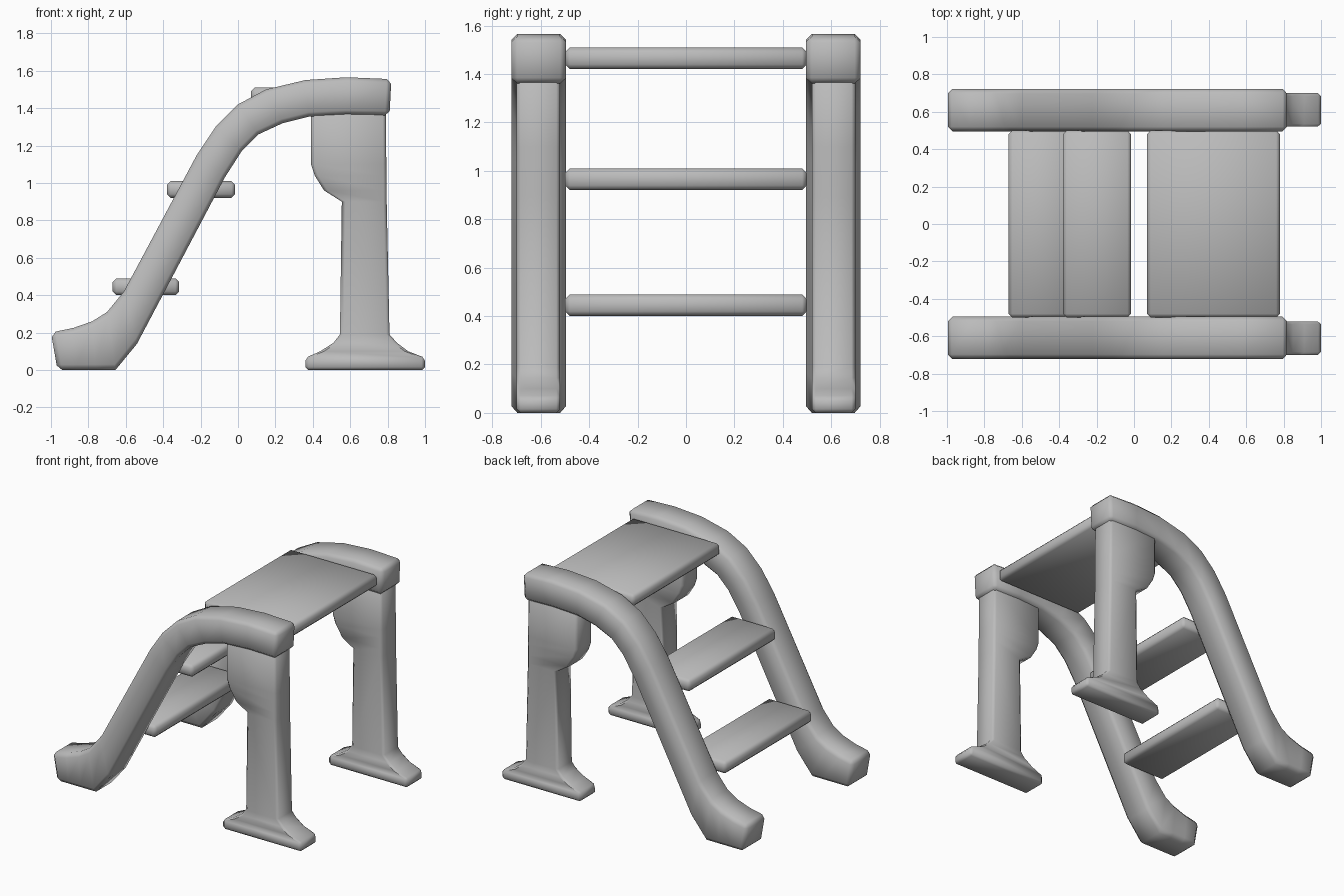
import bpy
import bmesh

if "Cube" in bpy.data.objects:
    bpy.data.objects.remove(bpy.data.objects["Cube"], do_unlink=True)

grey = bpy.data.materials.new("plain_grey")
grey.use_nodes = True
colour = (0.5, 0.5, 0.5, 1)
grey.diffuse_color = colour
bsdf = next(n for n in grey.node_tree.nodes if n.type == "BSDF_PRINCIPLED")
bsdf.inputs["Base Color"].default_value = colour
bsdf.inputs["Roughness"].default_value = 0.7


def slab(name, pairs, y0, y1, bevel):
    """Sweep a run of paired outline points into a solid between y0 and y1."""
    bm = bmesh.new()
    rings = [[bm.verts.new((x, y, z)) for (x, z), y in
              ((a, y0), (b, y0), (b, y1), (a, y1))] for a, b in pairs]
    for r, s in zip(rings, rings[1:]):
        for i in range(4):
            j = (i + 1) % 4
            bm.faces.new((r[i], r[j], s[j], s[i]))
    bm.faces.new(rings[0])
    bm.faces.new(rings[-1])
    bmesh.ops.recalc_face_normals(bm, faces=bm.faces)
    mesh = bpy.data.meshes.new(name)
    bm.to_mesh(mesh)
    bm.free()
    mesh.materials.append(grey)
    ob = bpy.data.objects.new(name, mesh)
    bpy.context.collection.objects.link(ob)
    # Chamfer the long edges only, leaving the curve facets alone
    mod = ob.modifiers.new("chamfer", "BEVEL")
    mod.width = bevel
    mod.segments = 1
    mod.limit_method = "ANGLE"
    mod.angle_limit = 1.08
    bpy.ops.object.select_all(action="DESELECT")
    bpy.context.view_layer.objects.active = ob
    ob.select_set(True)
    bpy.ops.object.modifier_apply(modifier=mod.name)
    bpy.ops.object.shade_smooth_by_angle(angle=0.9)
    return ob


# Curved side rail: upper edge point, lower edge point
rail = [((-1, .2), (-.965, 0)), ((-.88, .225), (-.86, 0)),
        ((-.78, .26), (-.76, 0)), ((-.7, .31), (-.655, 0)),
        ((-.61, .42), (-.54, .14)), ((-.22, 1.15), (-.07, 1.03)),
        ((-.12, 1.3), (.02, 1.17)), ((0, 1.42), (.11, 1.26)),
        ((.15, 1.5), (.24, 1.32)), ((.36, 1.55), (.38, 1.355)),
        ((.58, 1.565), (.58, 1.365)), ((.82, 1.555), (.81, 1.36))]

# Support leg with flared foot and bracket: height, two x limits
leg = [(0, .36, 1), (.065, .36, 1), (.1, .44, .91), (.145, .51, .85),
       (.19, .545, .81), (.9, .555, .795), (.96, .46, .795),
       (1.04, .41, .794), (1.1, .39, .793), (1.4, .39, .79)]
leg_pairs = [((a, z), (b, z)) for z, a, b in leg]

for side, s in (("front", -1), ("back", 1)):
    slab(side + "_rail", rail, s * .495, s * .722, .025)
    slab(side + "_leg", leg_pairs, s * .52, s * .70, .016)

# Treads and top platform: x limits and underside height
for name, x0, x1, z in (("lower_step", -.67, -.315, .4),
                        ("upper_step", -.38, -.015, .92),
                        ("top_platform", .07, .78, 1.42)):
    slab(name, [((x0, z + .09), (x0, z)), ((x1, z + .09), (x1, z))],
         -.5, .5, .02)
